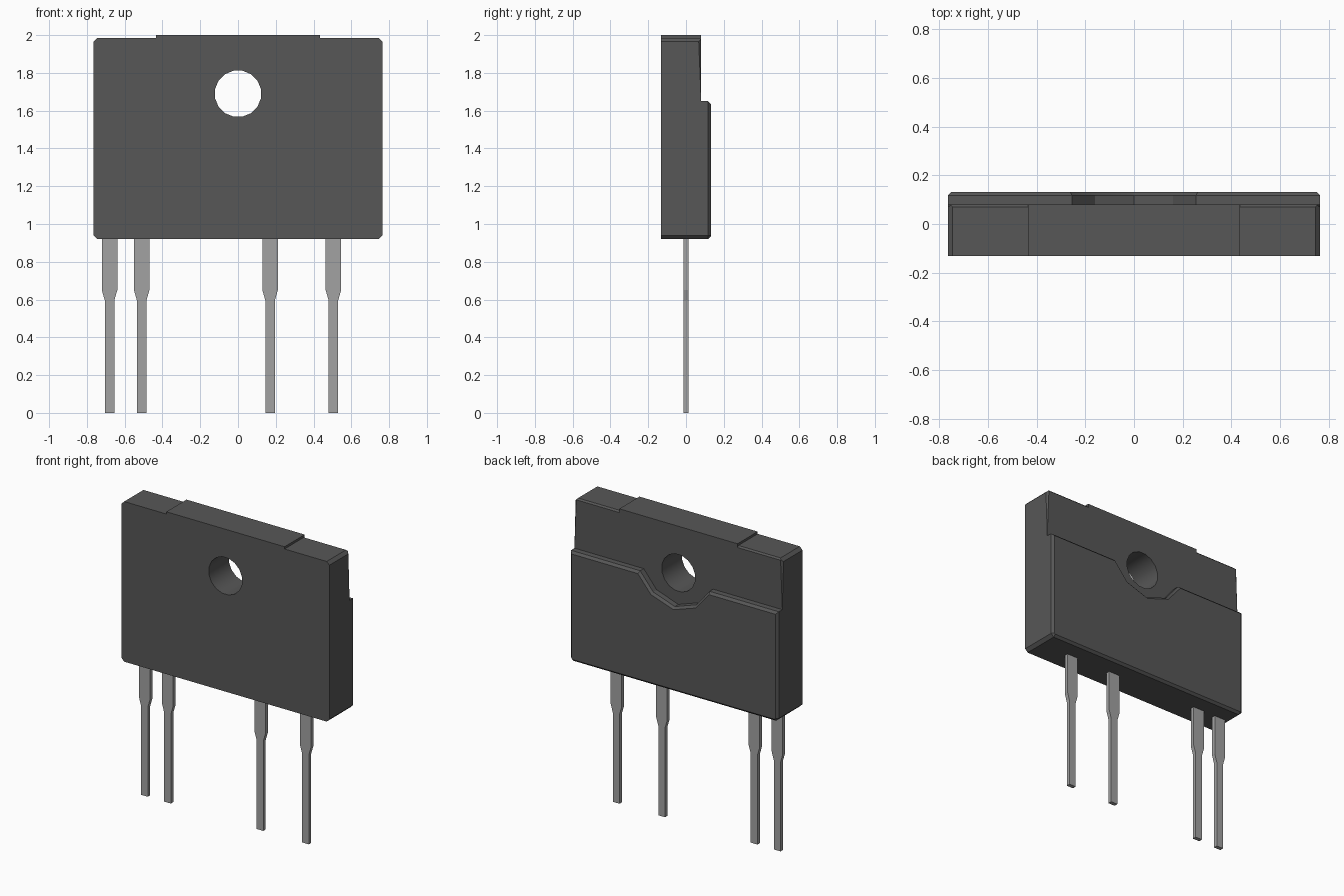
import bpy, bmesh, math

if "Cube" in bpy.data.objects:
    bpy.data.objects.remove(bpy.data.objects["Cube"], do_unlink=True)


def material(name, v):
    m = bpy.data.materials.new(name)
    m.use_nodes = True
    col = (v, v, v, 1)
    m.diffuse_color = col
    m.node_tree.nodes["Principled BSDF"].inputs["Base Color"].default_value = col
    return m


plastic = material("dark grey plastic", 0.095)
metal = material("grey metal", 0.36)


def finish(name, bm, mat):
    bmesh.ops.recalc_face_normals(bm, faces=bm.faces)
    me = bpy.data.meshes.new(name)
    bm.to_mesh(me)
    bm.free()
    me.materials.append(mat)
    ob = bpy.data.objects.new(name, me)
    bpy.context.collection.objects.link(ob)
    return ob


def loft(name, rings, mat):
    """Join matching (x, z) outlines placed at rising y depths."""
    bm = bmesh.new()
    loops = [[bm.verts.new((x, y, z)) for x, z in pts] for y, pts in rings]
    bm.faces.new(loops[0])
    bm.faces.new(loops[-1])
    for a, b in zip(loops, loops[1:]):
        for i in range(len(a)):
            j = (i + 1) % len(a)
            bm.faces.new((a[i], a[j], b[j], b[i]))
    return finish(name, bm, mat)


def hull(name, pts, mat):
    bm = bmesh.new()
    for p in pts:
        bm.verts.new(p)
    bmesh.ops.convex_hull(bm, input=bm.verts)
    return finish(name, bm, mat)


def mirrored(half):
    return half + [(-x, z) for x, z in reversed(half) if x]


# Body block: chamfered corners, raised middle of the top, bevelled back rim
W, Z0, Z1, D, C = 0.765, 0.92, 1.985, 0.132, 0.015
outline = mirrored([(W - 0.02, Z0), (W, Z0 + 0.02), (W, Z1 - 0.02),
                    (W - 0.02, Z1), (0.435, Z1), (0.435, 2.0)])
inner = [(max(-W + C, min(W - C, x)), max(Z0 + C, z)) for x, z in outline]
body = loft("package_body", [(-D, outline), (D - C, outline), (D, inner)], plastic)

# Cutter for the recessed upper back, with a rounded notch below the hole
STEP, BACK = 1.65, 0.08
recess = mirrored([(1.0, 2.3), (1.0, STEP), (0.255, STEP),
                   (0.16, STEP - 0.115), (0, STEP - 0.17)])
flared = [(x * 1.03, z - C if z < 2 else z) for x, z in recess]
cutters = [loft("recess_cutter", [(BACK, recess), (D - C, recess),
                                  (D, flared), (0.3, flared)], plastic)]

# Cutters for the tapered side edges and the top edge bevels
for s in (-1, 1):
    wedge = [(s * (W - 0.015), BACK, 2.02), (s * W, 0.065, 2.02),
             (s * 0.8, 0.03, 2.02), (s * 0.8, 0.1, 2.02), (s * W, BACK, STEP),
             (s * (W - 0.015), 0.1, 2.02)]
    cutters.append(hull("side_cutter", wedge, plastic))
    strip = [(s * x, y, z) for x in (0.435, 0.9)
             for y, z in ((0.06, 1.995), (0.09, 1.965), (0.1, 2.05))]
    cutters.append(hull("top_cutter", strip, plastic))

# Cutter for the mounting hole
hole = [(0.124 * math.cos((i + 0.5) * math.pi / 8),
         1.69 + 0.124 * math.sin((i + 0.5) * math.pi / 8)) for i in range(16)]
cutters.append(loft("hole_cutter", [(-0.5, hole), (0.5, hole)], plastic))

bpy.context.view_layer.objects.active = body
for c in cutters:
    c.hide_render = True
    mod = body.modifiers.new("cut", "BOOLEAN")
    mod.operation = "DIFFERENCE"
    mod.solver = "EXACT"
    mod.object = c
    bpy.ops.object.modifier_apply(modifier=mod.name)
    bpy.data.objects.remove(c, do_unlink=True)

bpy.ops.object.select_all(action="DESELECT")
body.select_set(True)
bpy.ops.object.shade_smooth_by_angle(angle=math.radians(25))

# Pins: wide shoulder tapering to a narrow leg
T = 0.013
for n, x in enumerate((-0.68, -0.51, 0.17, 0.505)):
    side = mirrored([(0.025, 0), (0.025, 0.595), (0.041, 0.65), (0.041, Z0 + 0.03)])
    pin = [(x + px, z) for px, z in side]
    loft(f"pin_{n + 1}", [(-T, pin), (T, pin)], metal)
